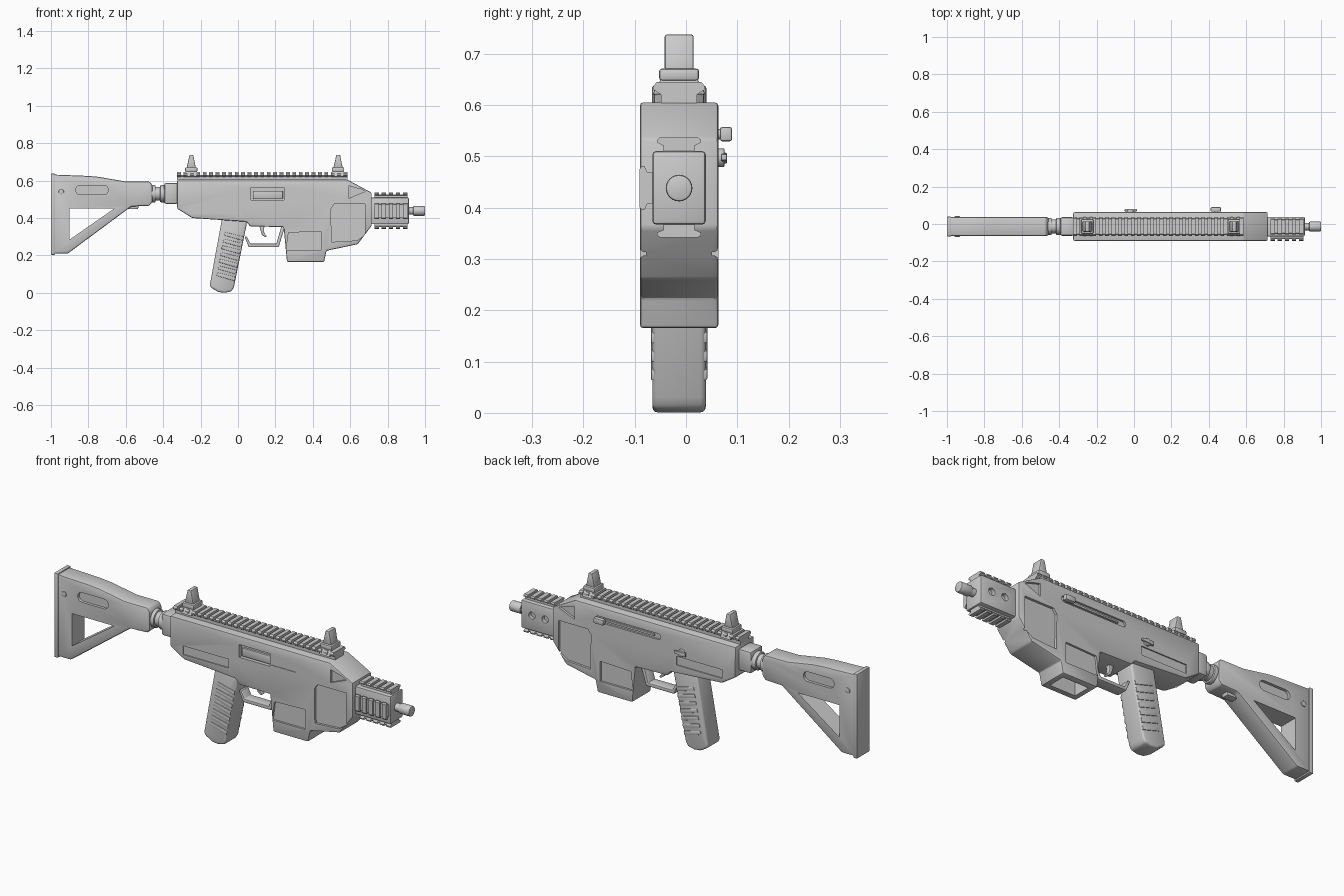
import bpy, bmesh, math
from mathutils import Matrix, Vector

if "Cube" in bpy.data.objects:
    bpy.data.objects.remove(bpy.data.objects["Cube"])

YC = -0.0135      # centre plane of the model
W = 0.0765        # half width of the body


def finish(name, bm, bevel=0.0, segs=2):
    bmesh.ops.recalc_face_normals(bm, faces=bm.faces)
    me = bpy.data.meshes.new(name)
    bm.to_mesh(me)
    bm.free()
    ob = bpy.data.objects.new(name, me)
    bpy.context.collection.objects.link(ob)
    if bevel:
        m = ob.modifiers.new("bevel", 'BEVEL')
        m.width, m.segments, m.limit_method = bevel, segs, 'ANGLE'
        m.angle_limit = math.radians(25)
        activate(ob)
        bpy.ops.object.modifier_apply(modifier=m.name)
    return ob


def activate(ob):
    bpy.ops.object.select_all(action='DESELECT')
    ob.select_set(True)
    bpy.context.view_layer.objects.active = ob


def extrude(bm, pts, vec):
    f = bm.faces.new([bm.verts.new(p) for p in pts])
    r = bmesh.ops.extrude_face_region(bm, geom=[f])
    bmesh.ops.translate(bm, vec=vec, verts=[v for v in r['geom'] if isinstance(v, bmesh.types.BMVert)])


def prism(name, pts, y0, y1, bevel=0.0, segs=2):
    """Side profile in x,z pushed from y0 to y1."""
    bm = bmesh.new()
    extrude(bm, [(x, y0, z) for x, z in pts], (0, y1 - y0, 0))
    return finish(name, bm, bevel, segs)


def box(name, x0, x1, y0, y1, z0, z1, bevel=0.0):
    return prism(name, [(x0, z0), (x1, z0), (x1, z1), (x0, z1)], y0, y1, bevel)


def cyl(name, c, r, length, axis='X', bevel=0.0, n=24):
    bm = bmesh.new()
    rot = Matrix.Rotation(math.pi / 2, 4, 'Y' if axis == 'X' else 'X')
    bmesh.ops.create_cone(bm, cap_ends=True, segments=n, radius1=r, radius2=r, depth=length,
                          matrix=Matrix.Translation(c) @ rot)
    return finish(name, bm, bevel)


def cut(ob, cutter):
    cutter.hide_render = True
    m = ob.modifiers.new("cut", 'BOOLEAN')
    m.operation, m.solver, m.object = 'DIFFERENCE', 'EXACT', cutter
    activate(ob)
    bpy.ops.object.modifier_apply(modifier=m.name)
    bpy.data.objects.remove(cutter)


def recess(ob, pts, depth, half=W, sides=(-1, 1)):
    for s in sides:
        cut(ob, prism("cutter", pts, YC + s * (half - depth), YC + s * (half + 0.05)))


def rect(x0, x1, z0, z1):
    return [(x0, z0), (x1, z0), (x1, z1), (x0, z1)]


def slot(x0, x1, z0, z1, n=8):
    """Rounded slot outline."""
    r, zc = (z1 - z0) / 2, (z0 + z1) / 2
    out = []
    for cx, a0 in ((x1 - r, -math.pi / 2), (x0 + r, math.pi / 2)):
        out += [(cx + r * math.cos(a0 + math.pi * i / n), zc + r * math.sin(a0 + math.pi * i / n))
                for i in range(n + 1)]
    return out


def rail(name, x0, x1, n, half, h, zc, off, ang):
    """Toothed rail along x; ang turns it about the x axis."""
    c, s = math.cos(ang), math.sin(ang)
    bm = bmesh.new()

    def piece(sect, xa, xb):
        loop = sect + [(-v, w) for v, w in reversed(sect)]
        extrude(bm, [(xa, YC + v * c - (w + off) * s, zc + v * s + (w + off) * c) for v, w in loop], (xb - xa, 0, 0))
    piece([(half * .7, -.003), (half * .7, h * .4), (half * .85, h * .5), (half * .8, h * .62)], x0, x1)
    pitch = (x1 - x0) / (n - 0.4)
    for i in range(n):
        piece([(half * .7, 0), (half * .7, h * .38), (half, h * .62), (half, h * .8), (half * .86, h)],
              x0 + i * pitch, x0 + (i + .6) * pitch)
    return finish(name, bm)


# Receiver body
body = prism("body", [(-.325, .605), (.585, .605), (.715, .535), (.715, .36), (.64, .26), (.473, .225), (.46, .165),
                      (.262, .165), (.244, .352), (.065, .355), (.045, .38), (-.245, .40), (-.325, .45)],
             YC - W, YC + W, .007)
recess(body, [(.5, .272), (.635, .28), (.68, .31), (.68, .475), (.515, .475), (.497, .45)], .012)   # front panels
recess(body, [(.257, .225), (.445, .225), (.445, .328), (.27, .322)], .010)                         # well panels
recess(body, [(.59, .505), (.68, .542), (.66, .553), (.59, .572)], .012)                            # nose pockets
recess(body, rect(-.25, .01, .425, .47), .006)                                                      # rear slots
recess(body, rect(.07, .245, .497, .562), .018, sides=(-1,))                                        # ejection port
recess(body, rect(.25, .39, .505, .55), .003, sides=(-1,))
recess(body, slot(.10, .47, .528, .558), .010, sides=(1,))                                          # handle channel
cut(body, box("cutter", .29, .435, YC - .045, YC + .045, .1, .33))                                  # well opening
box("port_door", .08, .24, YC - W + .008, YC - W + .03, .502, .545, .003)

# Charging handle and selector lever on the far side
cyl("handle_stem", (.44, .06, .543), .01, .03, 'Y')
box("handle_knob", .41, .465, .066, .09, .529, .557, .005)
box("handle_rod", .14, .43, .05, .061, .538, .548, .002)
cyl("selector_hub", (-.02, .065, .497), .018, .02, 'Y', .002)
prism("selector_lever", [(-.05, .485), (.015, .492), (.015, .504), (-.05, .507)], .068, .08, .003)

# Top rail and sights
rail("top_rail", -.325, .585, 27, .05, .04, .605, 0, 0)
for n, x in (("rear", -.25), ("front", .535)):
    bm = bmesh.new()
    extrude(bm, [(x - .03, YC + v, z) for v, z in ((-.052, .62), (.052, .62), (.036, .65), (-.036, .65))], (.06, 0, 0))
    finish(n + "_sight_clamp", bm, .003)
    box(n + "_sight_base", x - .033, x + .033, YC - .039, YC + .039, .647, .671, .006)
    prism(n + "_sight_post", [(x - .025, .668), (x + .025, .668), (x + .02, .69), (x + .011, .737), (x - .009, .737)],
          YC - .028, YC + .028, .004)

# Handguard with three rails and barrel
guard = box("handguard", .70, .913, YC - .052, YC + .052, .367, .51, .007)
for x in (.775, .85):
    cut(guard, cyl("cutter", (x, YC + .052, .445), .018, .04, 'Y'))
for n, off, h, a in (("top", .072, .027, 0), ("bottom", .072, .024, math.pi), ("side", .052, .025, math.pi / 2)):
    rail("handguard_rail_" + n, .73, .905, 5, .043, h, .438, off, a)
cyl("barrel", (.92, YC, .438), .02, .06)
cyl("muzzle", (.968, YC, .438), .026, .064, 'X', .005)

# Grip with raised bands
prism("grip", [(-.085, .40), (.048, .40), (.045, .36), (-.022, .03), (-.035, .008), (-.07, .001), (-.105, .004),
               (-.148, .03), (-.15, .045)], YC - .052, YC + .052, .01, 3)
for i in range(7):
    z = .075 + i * .036
    xf, xb = -.03 + (z - .03) * .2, -.15 + (z - .045) * .18
    prism("grip_band_%d" % i, [(xb + .03, z + .016), (xf + .003, z - .012), (xf + .007, z + .010), (xb + .035, z + .034)],
          YC - .055, YC + .055, .003)

# Trigger and guard
prism("trigger_guard", [(.035, .30), (.057, .245), (.218, .245), (.25, .352), (.232, .355), (.205, .263), (.066, .263),
                        (.048, .30)], YC - .03, YC + .03, .004)
prism("trigger", [(.11, .37), (.145, .37), (.137, .335), (.143, .315), (.155, .302), (.147, .296), (.128, .31), (.12, .335)],
      YC - .012, YC + .012, .003)

# Folding hinge and tube
box("hinge_block", -.395, -.32, YC - .05, YC + .05, .475, .588, .012)
cyl("stock_tube", (-.43, YC, .53), .037, .12)
cyl("tube_collar", (-.402, YC, .53), .046, .03, 'X', .006)
cyl("tube_ring", (-.452, YC, .53), .046, .024, 'X', .005)

# Shoulder stock
stock = prism("stock", [(-.985, .632), (-.80, .625), (-.745, .62), (-.60, .595), (-.472, .595), (-.458, .575), (-.458, .485),
                        (-.475, .465), (-.57, .462), (-.91, .21), (-.985, .21)], YC - .05, YC + .05, .008)
cut(stock, prism("cutter", [(-.90, .452), (-.66, .452), (-.90, .285)], -.2, .2))
recess(stock, slot(-.868, -.693, .525, .575), .014, .05)
prism("stock_latch", [(-.60, .465), (-.53, .465), (-.535, .448), (-.595, .448)], YC - .02, YC + .02, .004)
box("butt_plate", -1.0, -.978, YC - .053, YC + .053, .203, .637, .004)
cyl("stock_pin", (-.945, YC, .54), .014, .11, 'Y', .002)

for ob in list(bpy.context.collection.objects):
    activate(ob)
    bpy.ops.object.shade_smooth_by_angle(angle=math.radians(30))
